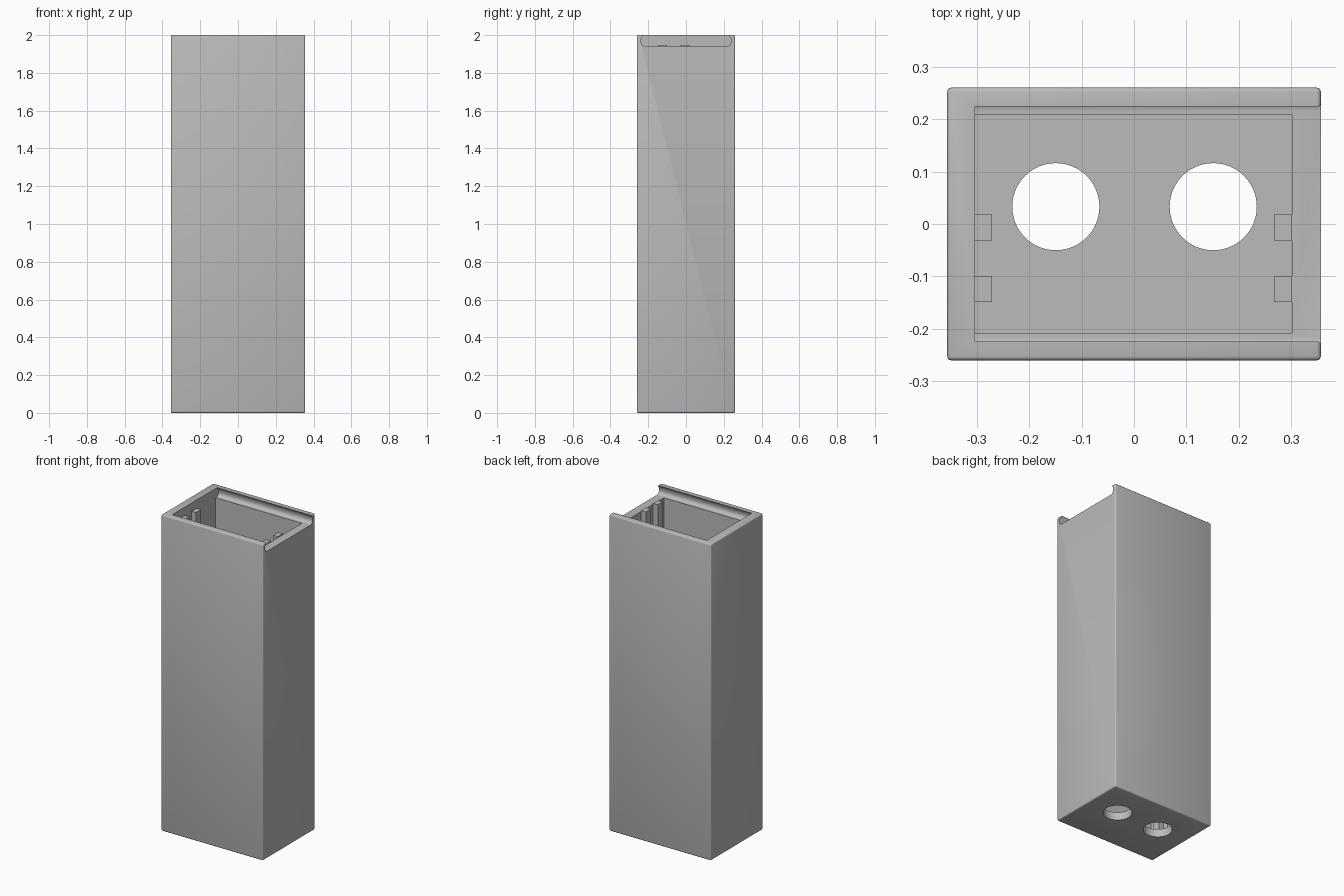
import bpy, bmesh, math
from mathutils import Vector

if "Cube" in bpy.data.objects:
    bpy.data.objects.remove(bpy.data.objects["Cube"], do_unlink=True)

grey = bpy.data.materials.new("plain grey")
grey.use_nodes = True
colour = (0.5, 0.5, 0.5, 1)
grey.diffuse_color = colour
grey.node_tree.nodes["Principled BSDF"].inputs["Base Color"].default_value = colour

X0, X1, Y, TOP = -0.356, 0.356, 0.26, 2.0
IN_X0, IN_X1, IN_Y = -0.303, 0.301, 0.208
FLOOR, RAIL = 0.05, 1.942


def finish(name, bm):
    bmesh.ops.recalc_face_normals(bm, faces=bm.faces)
    mesh = bpy.data.meshes.new(name)
    bm.to_mesh(mesh)
    bm.free()
    mesh.materials.append(grey)
    obj = bpy.data.objects.new(name, mesh)
    bpy.context.collection.objects.link(obj)
    return obj


def prism(name, points, direction):
    bm = bmesh.new()
    face = bm.faces.new([bm.verts.new(p) for p in points])
    out = bmesh.ops.extrude_face_region(bm, geom=[face])
    verts = [g for g in out["geom"] if isinstance(g, bmesh.types.BMVert)]
    bmesh.ops.translate(bm, vec=Vector(direction), verts=verts)
    return finish(name, bm)


def box(name, x0, x1, y0, y1, z0, z1):
    corners = [(x0, y0, z0), (x1, y0, z0), (x1, y1, z0), (x0, y1, z0)]
    return prism(name, corners, (0, 0, z1 - z0))


def apply(obj, mod):
    bpy.context.view_layer.objects.active = obj
    bpy.ops.object.modifier_apply(modifier=mod.name)


def cut(obj, cutter):
    mod = obj.modifiers.new("cut", "BOOLEAN")
    mod.operation, mod.solver, mod.object = "DIFFERENCE", "EXACT", cutter
    apply(obj, mod)
    bpy.data.objects.remove(cutter, do_unlink=True)


# Outer body with softly rounded edges
body = box("case_body", X0, X1, -Y, Y, 0, TOP)
bevel = body.modifiers.new("soft edges", "BEVEL")
bevel.width, bevel.segments = 0.008, 3
apply(body, bevel)

# Deep inner compartment
cut(body, box("compartment", IN_X0, IN_X1, -IN_Y, IN_Y, FLOOR, TOP + 0.1))

# Sliding lid channel: rounded bottom corners, lips leaning inward, open at one end
r, wide = 0.022, 0.238
half = [(wide - r + r * math.sin(a), RAIL + r - r * math.cos(a))
        for a in (i * math.pi / 12 for i in range(7))]
half += [(wide, 1.98), (0.224, TOP), (0.224, TOP + 0.1)]
profile = half + [(-y, z) for y, z in reversed(half)]
cut(body, prism("channel", [(IN_X0, y, z) for y, z in profile], (1, 0, 0)))

# Two round holes through the floor
for x in (-0.149, 0.151):
    ring = [(x + 0.083 * math.cos(a), 0.033 + 0.083 * math.sin(a), -0.1)
            for a in (i * math.tau / 64 for i in range(64))]
    cut(body, prism("hole", ring, (0, 0, 0.3)))

# Upright guide ribs on both end walls
for label, y0 in (("front", -0.149), ("back", -0.031)):
    for side, x0, x1 in (("right", IN_X0, -0.271), ("left", 0.267, IN_X1)):
        box(f"{label}_{side}_rib", x0, x1, y0, y0 + 0.049, FLOOR, RAIL + 0.006)

# Smooth the rounded parts and keep the edges crisp
bpy.ops.object.select_all(action="DESELECT")
body.select_set(True)
bpy.context.view_layer.objects.active = body
bpy.ops.object.shade_smooth_by_angle(angle=math.radians(35))
